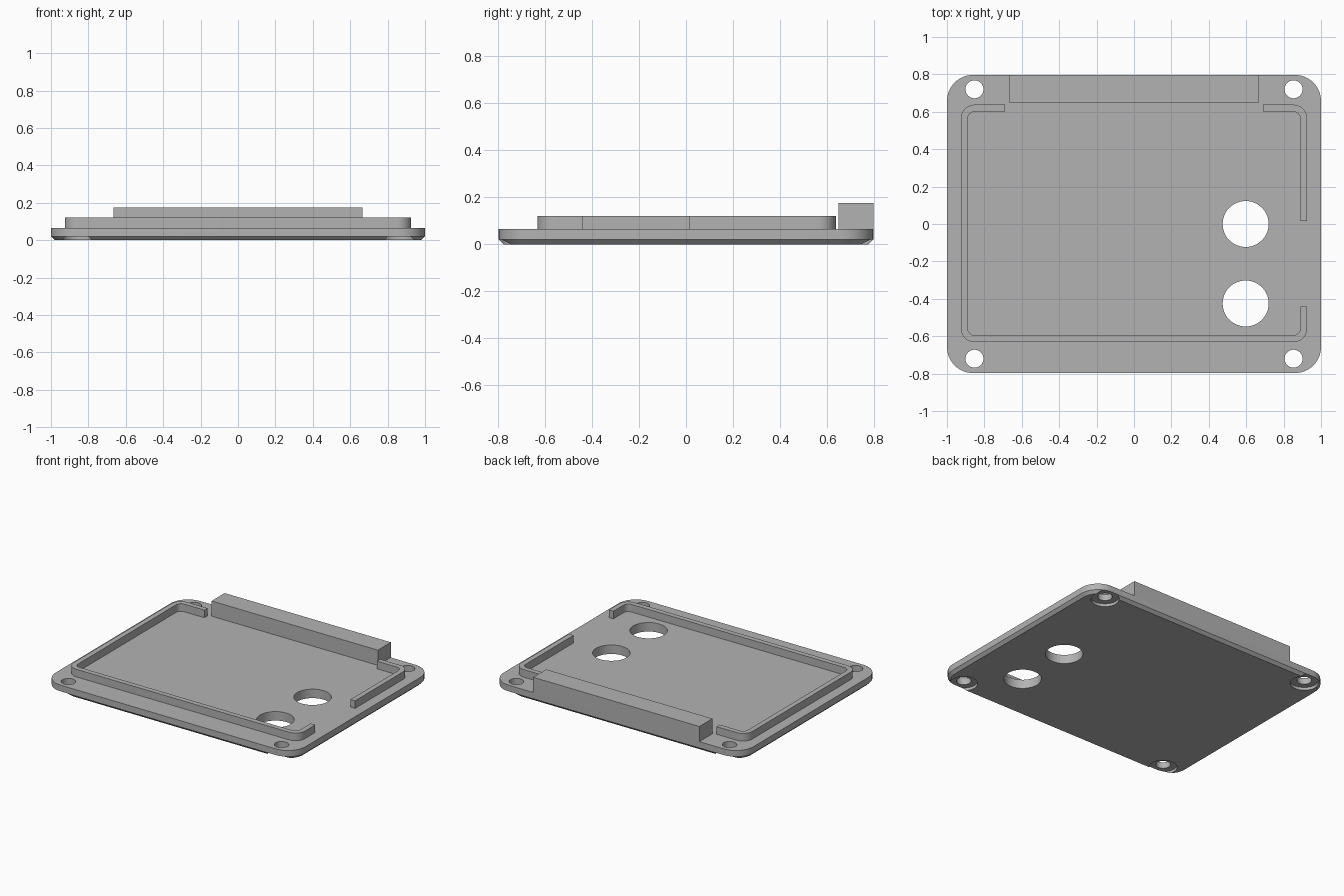
import bpy, bmesh
from math import cos, sin, pi, radians

cube = bpy.data.objects.get("Cube")
if cube:
    bpy.data.objects.remove(cube, do_unlink=True)

grey = bpy.data.materials.new("grey plastic")
grey.use_nodes = True
GREY = (0.45, 0.45, 0.45, 1)
grey.diffuse_color = GREY
grey.node_tree.nodes["Principled BSDF"].inputs["Base Color"].default_value = GREY

TOP = 0.065          # upper face of the plate
HX, HY = 1.0, 0.797  # plate half sizes


def arc(cx, cy, r, start, steps=12):
    """Quarter circle, counter-clockwise from a start angle in quarter turns."""
    return [(cx + r * cos((start + i / steps) * pi / 2),
             cy + r * sin((start + i / steps) * pi / 2)) for i in range(steps + 1)]


def rounded_rect(x0, x1, y0, y1, r):
    return (arc(x1 - r, y1 - r, r, 0) + arc(x0 + r, y1 - r, r, 1)
            + arc(x0 + r, y0 + r, r, 2) + arc(x1 - r, y0 + r, r, 3))


def circle(cx, cy, r):
    return [(cx + r * cos(a * pi / 24), cy + r * sin(a * pi / 24)) for a in range(48)]


def loft(name, layers):
    """Closed solid through outlines, each given as (outline, height)."""
    bm = bmesh.new()
    rings = [[bm.verts.new((x, y, z)) for x, y in pts] for pts, z in layers]
    bm.faces.new(rings[0])
    bm.faces.new(rings[-1])
    n = len(rings[0])
    for a, b in zip(rings, rings[1:]):
        for i in range(n):
            j = (i + 1) % n
            bm.faces.new((a[i], a[j], b[j], b[i]))
    bmesh.ops.recalc_face_normals(bm, faces=bm.faces)
    mesh = bpy.data.meshes.new(name)
    bm.to_mesh(mesh)
    bm.free()
    mesh.materials.append(grey)
    obj = bpy.data.objects.new(name, mesh)
    bpy.context.collection.objects.link(obj)
    return obj


def smooth(obj):
    bpy.ops.object.select_all(action='DESELECT')
    obj.select_set(True)
    bpy.context.view_layer.objects.active = obj
    bpy.ops.object.shade_smooth_by_angle(angle=radians(30))


# Plate with rounded corners and a chamfered underside
def plate_outline(inset):
    return rounded_rect(-HX + inset, HX - inset, -HY + inset, HY - inset, 0.14 - inset)


plate = loft("cover_plate", [(plate_outline(0.02), 0), (plate_outline(0), 0.02),
                             (plate_outline(0), TOP)])

# Round openings, and corner screw holes with a recess underneath
cutters = [loft("opening_cutter", [(circle(0.597, y, 0.123), -0.1), (circle(0.597, y, 0.123), 0.2)])
           for y in (0, -0.425)]
for sx in (-1, 1):
    for sy in (-1, 1):
        x, y = sx * 0.853, sy * 0.72
        wide, narrow = circle(x, y, 0.092), circle(x, y, 0.048)
        cutters.append(loft("screw_cutter", [(wide, -0.1), (wide, 0.0205),
                                             (narrow, 0.0205), (narrow, 0.2)]))
for c in cutters:
    mod = plate.modifiers.new("hole", 'BOOLEAN')
    mod.operation = 'DIFFERENCE'
    mod.solver = 'EXACT'
    mod.object = c
bpy.context.view_layer.objects.active = plate
for mod in list(plate.modifiers):
    bpy.ops.object.modifier_apply(modifier=mod.name)
for c in cutters:
    bpy.data.objects.remove(c, do_unlink=True)
smooth(plate)

# Locating rim: two open strips sharing one rounded outline
X, Y0, Y1, WALL, R = 0.926, -0.632, 0.638, 0.037, 0.075


def rim_side(d, corners):
    """Rim corners at depth d inside the outer wall."""
    r = R - d
    centres = [(X - R, Y1 - R), (-X + R, Y1 - R), (-X + R, Y0 + R), (X - R, Y0 + R)]
    return [p for c in corners for p in arc(*centres[c], r, c)]


def rim_strip(name, corners, start, end):
    outer, inner = rim_side(0, corners), rim_side(WALL, corners)
    outline = ([start(0)] + outer + [end(0)] + [end(WALL)] + inner[::-1] + [start(WALL)])
    smooth(loft(name, [(outline, TOP - 0.01), (outline, 0.12)]))


rim_strip("long_rim", (1, 2, 3), lambda d: (-0.69, Y1 - d), lambda d: (X - d, -0.44))
rim_strip("short_rim", (0,), lambda d: (X - d, 0.015), lambda d: (0.69, Y1 - d))

# Raised block along the back edge
bx, by = 0.665, 0.648
block = [(-bx, by), (bx, by), (bx, HY), (-bx, HY)]
loft("back_block", [(block, TOP - 0.01), (block, 0.175)])
